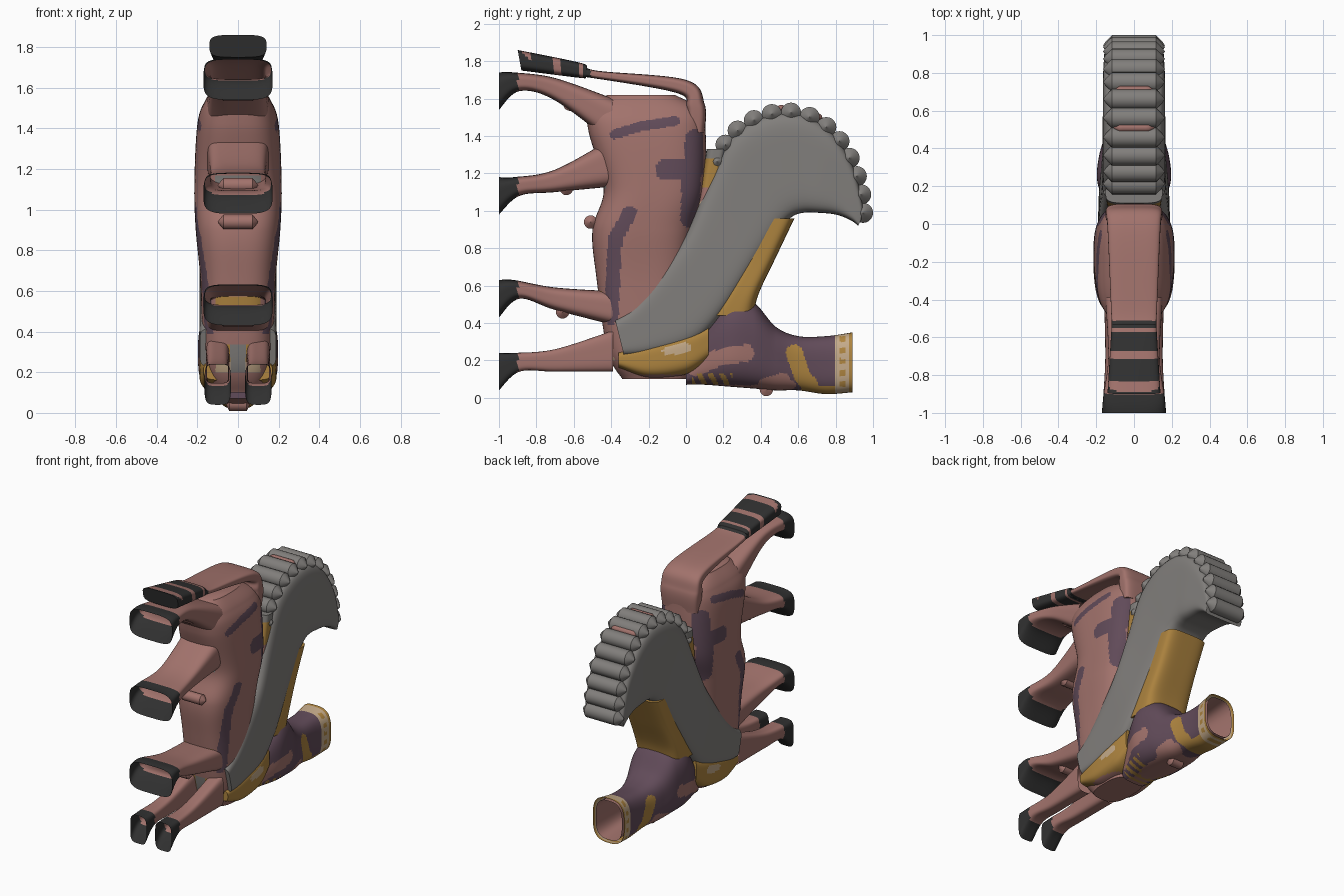
import bpy
import bmesh
from mathutils import Vector

cube = bpy.data.objects.get("Cube")
if cube:
    bpy.data.objects.remove(cube, do_unlink=True)

COLOURS = {
    "dusty_pink": (.36, .17, .15),
    "warm_grey": (.22, .21, .2),
    "hoof_black": (.03, .03, .03),
    "ochre": (.42, .23, .05),
    "plum": (.12, .07, .1),
    "cream": (.55, .4, .25),
}
PINK, GREY, BLACK, OCHRE, PLUM, CREAM = range(len(COLOURS))
MATERIALS = []
for colour_name, rgb in COLOURS.items():
    material = bpy.data.materials.new(colour_name)
    material.use_nodes = True
    material.diffuse_color = (*rgb, 1)
    shader = material.node_tree.nodes["Principled BSDF"]
    shader.inputs["Base Color"].default_value = (*rgb, 1)
    shader.inputs["Roughness"].default_value = .8
    MATERIALS.append(material)


def finish(name, bm, paint):
    """Colour each face by its rule, then make a smooth shaded object."""
    bmesh.ops.recalc_face_normals(bm, faces=bm.faces)
    for face in bm.faces:
        face.material_index = paint(face.calc_center_median()) if callable(paint) else paint
    mesh = bpy.data.meshes.new(name)
    bm.to_mesh(mesh)
    bm.free()
    for material in MATERIALS:
        mesh.materials.append(material)
    obj = bpy.data.objects.new(name, mesh)
    bpy.context.collection.objects.link(obj)
    bpy.ops.object.select_all(action="DESELECT")
    obj.select_set(True)
    bpy.context.view_layer.objects.active = obj
    bpy.ops.object.shade_smooth_by_angle(angle=.7)


def spline(points, steps):
    """Smoothly resample a list of sections."""
    rows = [Vector(point) for point in points]
    rows = [rows[0]] + rows + [rows[-1]]
    result = []
    for before, start, end, after in zip(rows, rows[1:], rows[2:], rows[3:]):
        leave, arrive = (end - before) / 2, (after - start) / 2
        for step in range(steps):
            t = step / steps
            ease = t * t * (3 - 2 * t)
            result.append(start.lerp(end, ease) + leave * t * (1 - t) ** 2
                          - arrive * t * t * (1 - t))
    return result + [rows[-1]]


def upright(rows):
    """Sections across a part that runs along y: y, top, bottom, half width."""
    return [(y, top, y, bottom, width) for y, top, bottom, width in rows]


def level(rows):
    """Sections across a part that runs along z: front, back, z, half width."""
    return [(front, z, back, z, width) for front, back, z, width in rows]


def loft(name, sections, paint, power=4, steps=9, detail=20, x=0, cap_start=True, cap_end=True):
    """Skin rounded square sections given by two opposite edge points and a half width."""
    side = [(-1 + 2 * step / detail, -1) for step in range(detail)]
    outline = []
    for turn in range(4):
        for u, v in side:
            reach = (abs(u) ** power + abs(v) ** power) ** (1 / power)
            outline.append((u / reach, v / reach))
        side = [(-v, u) for u, v in side]
    bm = bmesh.new()
    loops = []
    for section in spline(sections, steps):
        edge, other, width = Vector(section[:2]), Vector(section[2:4]), section[4]
        middle, half = (edge + other) / 2, (edge - other) / 2
        loops.append([bm.verts.new((x + u * width, *(middle + half * v))) for u, v in outline])
    for low, high in zip(loops, loops[1:]):
        for i in range(len(outline)):
            bm.faces.new((low[i - 1], low[i], high[i], high[i - 1]))
    if cap_start:
        bm.faces.new(loops[0])
    if cap_end:
        bm.faces.new(loops[-1])
    finish(name, bm, paint)


def roll(name, centre, radius, width, paint):
    """A rounded bar lying across the model."""
    bm = bmesh.new()
    bmesh.ops.create_uvsphere(bm, u_segments=20, v_segments=16, radius=1)
    for vert in bm.verts:
        across = vert.co.z
        # Fatten the sphere so that it becomes a bar with blunt ends
        fat = radius * min(1, 2 - 2 * across ** 2) / max(.1, 1 - across ** 2) ** .5
        vert.co = (across * width, centre[0] + vert.co.x * fat, centre[1] + vert.co.y * fat)
    finish(name, bm, paint)


def near(p, path, radius):
    """True when p is close to a painted stripe in the side plane."""
    spot = Vector((p.y, p.z))
    for start, end in zip(path, path[1:]):
        start, along = Vector(start), Vector(end) - Vector(start)
        t = min(1, max(0, (spot - start).dot(along) / along.length_squared))
        if (spot - start - along * t).length < radius:
            return True
    return False


# Body with plum markings on both flanks and a marked chest
def body_paint(p):
    if abs(p.x) > .11:
        haunch = near(p, [(-.38, 1.41), (-.25, 1.45), (-.06, 1.48)], .026)
        hip = near(p, [(-.11, 1.22), (.04, 1.22), (.05, 1.38)], .055)
        back = near(p, [(.03, 1.2), (.02, .96)], .05)
        shoulder = near(p, [(-.3, .99), (-.38, .85), (-.4, .43)], .038)
        if haunch or hip or back or shoulder:
            return PLUM
    if p.y < -.3 and abs(p.x) < .11:
        if 1.12 < p.z < 1.17:
            return GREY
        if .51 < p.z < .57:
            return OCHRE
        if .2 < p.z < .33:
            return GREY if abs(p.x) < .04 else OCHRE if p.z > .25 else CREAM
    return PINK


loft("body", level([
    (-.42, -.06, 1.62, .1), (-.52, .08, 1.54, .16), (-.52, .105, 1.42, .2), (-.44, .1, 1.12, .215),
    (-.5, .04, .9, .208), (-.48, .01, .65, .185), (-.42, 0, .25, .17), (-.34, 0, .1, .12),
]), body_paint, power=3, steps=24, detail=36)


# Tail with dark bands
def tail_paint(p):
    if p.y < -.83:
        return PINK if p.z > .97 - p.y else BLACK
    dark = p.y < -.71 or -.67 < p.y < -.57 or -.55 < p.y < -.51
    return BLACK if dark else PINK


loft("tail", [
    (.1, 1.42, 0, 1.42, .14), (.1, 1.57, 0, 1.55, .15), (0, 1.7, -.05, 1.63, .14),
    (-.48, 1.75, -.5, 1.71, .12), (-.56, 1.79, -.56, 1.71, .12), (-.9, 1.86, -.88, 1.75, .14),
], tail_paint, steps=20)


# Hollow legs with dark open hooves, and a nub behind each knee
def hoof_paint(p):
    return BLACK if p.y < -.9 else PINK


def leg(name, hoof, shin, hip, depth, width=.17, x=0):
    loft(name, [
        (-1, hoof + .1, -1, hoof - .1, width), (-.92, hoof + .1, -.89, hoof, width * .95),
        (-.7, shin + .06, -.7, shin - .06, width * .8),
        (-.39, hip + depth, -.39, hip - depth, width * .9),
    ], hoof_paint, x=x, cap_start=False, cap_end=False)


leg("upper_hind_legs", 1.64, 1.65, 1.48, .12)
leg("lower_hind_legs", 1.08, 1.16, 1.26, .13)
leg("upper_front_legs", .53, .53, .48, .09)
for side_name, sign in (("left", 1), ("right", -1)):
    leg(side_name + "_lower_front_leg", .14, .2, .25, .11, width=.065, x=sign * .1)
for part, centre in (("upper_hind_nub", (-.62, 1.57)), ("lower_hind_nub", (-.64, 1.12)),
                     ("front_nub", (-.66, .46)), ("belly_nub", (-.51, .94))):
    roll(part, centre, .036, .1, PINK)

# Broad grey neck sweeping up into the crest
NECK = [
    (-.38, .42, -.33, .22, .188), (-.27, .51, -.18, .23, .19), (-.14, .68, .04, .29, .19),
    (0, .88, .2, .45, .187), (.11, 1.13, .39, .74, .172), (.23, 1.38, .51, .91, .166),
    (.4, 1.5, .57, .97, .166), (.6, 1.52, .63, .99, .165), (.77, 1.43, .7, .99, .165),
    (.89, 1.25, .8, .98, .16), (.945, 1.04, .88, .95, .155), (.94, .96, .92, .92, .15)]
loft("neck_sweep", NECK, GREY, power=6)

# Crest lobes spaced evenly along the outer edge, with a few pink seams
lobes = []
for section in spline(NECK, 30):
    point = Vector(section[:2])
    if point.y > 1.26 or lobes:
        if not lobes or (point - lobes[-1]).length > .098:
            lobes.append(point)
for number, point in enumerate(lobes):
    roll("crest_lobe_" + str(number), point, .054, .165, GREY)
for number in (4, 6):
    seam = (lobes[number] + lobes[number + 1]) / 2 + Vector((0, .022))
    roll("crest_seam_" + str(number), seam, .024, .11, PINK)

# Ochre throat, chest panel and the patchy strip behind the neck
loft("throat", level([(.4, .58, .96, .16), (.3, .48, .75, .16), (.2, .39, .56, .17),
                      (.1, .36, .44, .17)]), OCHRE)


def chest_paint(p):
    if abs(p.x) > .1 and near(p, [(-.1, .25), (0, .27)], .025):
        return CREAM
    return PINK if p.z < .125 else OCHRE


def nape_paint(p):
    if p.z > 1.28:
        return GREY
    return OCHRE if p.z > 1.13 else PINK if p.z > 1.05 else CREAM


loft("chest_panel", upright([(-.36, .25, .16, .17), (-.2, .3, .105, .188), (0, .36, .125, .188),
                             (.12, .4, .2, .17)]), chest_paint, steps=12)
loft("nape_strip", level([(.06, .15, 1, .14), (.11, .22, 1.33, .15)]), nape_paint, steps=30)


# Head: plum mask, pink cheek, ochre stripes and an open spotted muzzle
def head_paint(p):
    if p.y > .87:
        return OCHRE
    if p.y > .8:
        return OCHRE if abs(p.y - .835) < .015 and p.z % .06 < .03 else CREAM
    bridle = near(p, [(.58, .24), (.62, .12), (.66, .07)], .045)
    jaw = near(p, [(.64, .04), (.78, .04)], .025)
    teeth = .03 < p.y < .25 and .07 < p.z < .13 and (p.y + p.z / 2) % .06 < .03
    if bridle or jaw or teeth:
        return OCHRE
    cheek = near(p, [(.05, .16), (.16, .21), (.32, .24)], .045)
    lip = near(p, [(0, .05), (.35, .04), (.56, .07)], .026)
    chin = near(p, [(.42, .07), (.52, .1)], .035)
    return PINK if cheek or lip or chin else PLUM


loft("head", upright([
    (0, .16, .07, .1), (.1, .38, .07, .15), (.23, .52, .06, .195), (.36, .51, .05, .185),
    (.48, .38, .04, .15), (.6, .33, .04, .12), (.75, .33, .02, .11), (.89, .35, .03, .125),
]), head_paint, power=3, steps=20, detail=28, cap_end=False)
loft("muzzle_lining", upright([(.6, .3, .07, .09), (.885, .33, .05, .105)]),
     PINK, power=3, cap_end=False)
roll("chin_nub", (.43, .045), .036, .06, PINK)
